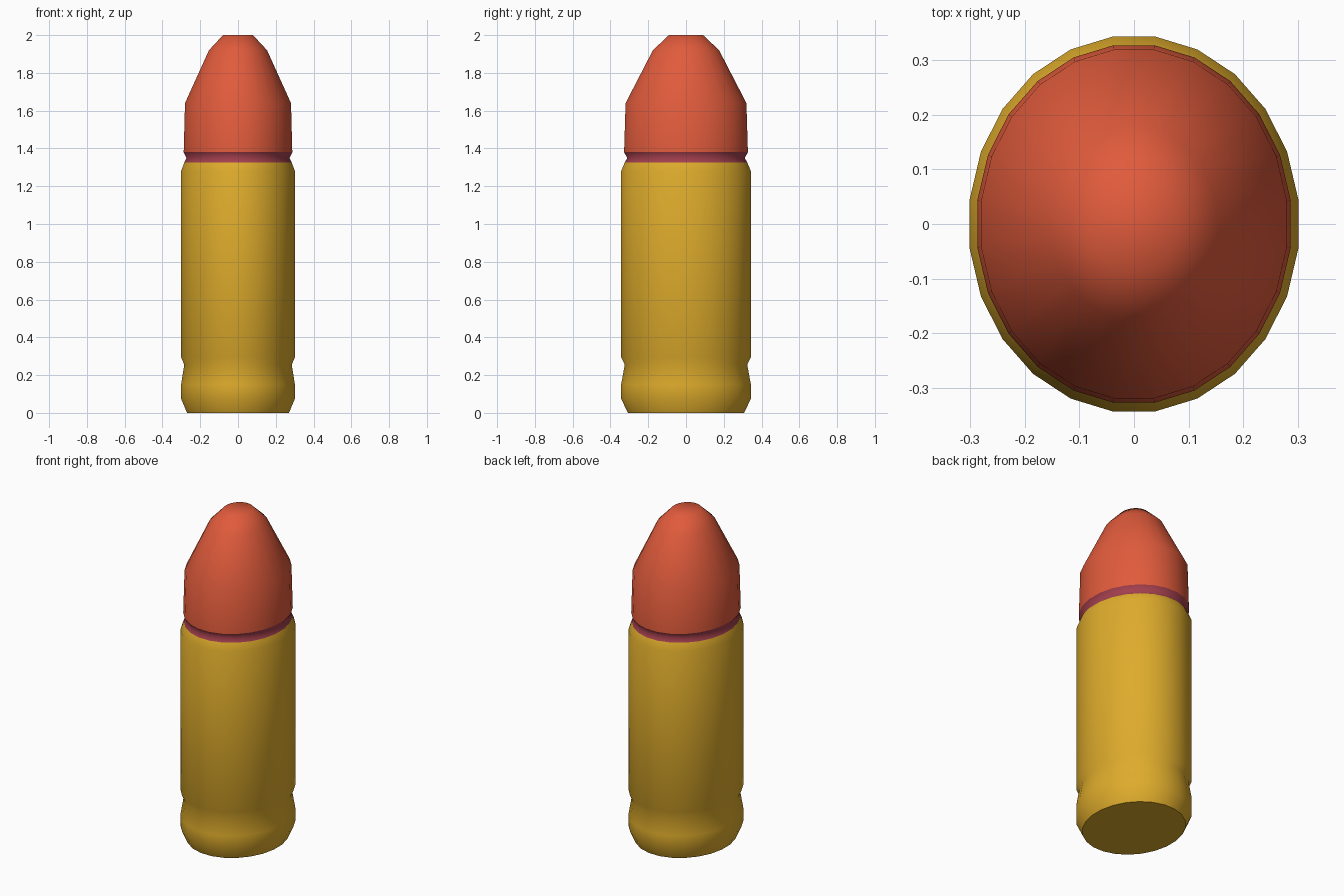
import bpy, bmesh, math

if "Cube" in bpy.data.objects:
    bpy.data.objects.remove(bpy.data.objects["Cube"])

RATIO = 1.14   # depth / width of the oval section
SIDES = 24


def material(name, rgb):
    m = bpy.data.materials.new(name)
    m.diffuse_color = (*rgb, 1)
    m.use_nodes = True
    m.node_tree.nodes["Principled BSDF"].inputs["Base Color"].default_value = m.diffuse_color
    return m


def oval_lathe(name, profile, mat, cap_bottom=False, cap_top=False):
    """Stack oval rings from (half width, z) pairs and skin them."""
    bm = bmesh.new()
    rings = []
    for r, z in profile:
        ring = []
        for i in range(SIDES):
            a = math.tau * (i + 0.5) / SIDES
            ring.append(bm.verts.new((r * math.cos(a), RATIO * r * math.sin(a), z)))
        rings.append(ring)
    for lo, hi in zip(rings, rings[1:]):
        for i in range(SIDES):
            j = (i + 1) % SIDES
            bm.faces.new((lo[i], lo[j], hi[j], hi[i]))
    if cap_bottom:
        bm.faces.new(rings[0][::-1])
    if cap_top:
        bm.faces.new(rings[-1])
    mesh = bpy.data.meshes.new(name)
    bm.to_mesh(mesh)
    bm.free()
    mesh.materials.append(mat)
    ob = bpy.data.objects.new(name, mesh)
    bpy.context.collection.objects.link(ob)
    bpy.ops.object.select_all(action='DESELECT')
    ob.select_set(True)
    bpy.context.view_layer.objects.active = ob
    bpy.ops.object.shade_smooth_by_angle(angle=math.radians(60))
    return ob


gold = material("brass", (0.73, 0.41, 0.025))
red = material("red", (0.75, 0.105, 0.045))
plum = material("plum", (0.36, 0.05, 0.075))

# Casing with rounded foot, extraction groove and chamfered mouth
oval_lathe("casing", [(0.272, 0), (0.304, 0.075), (0.304, 0.15), (0.287, 0.255),
                      (0.304, 0.295), (0.304, 1.28), (0.287, 1.325)],
           gold, cap_bottom=True)

# Narrow band pinched between casing and tip
oval_lathe("neck_band", [(0.287, 1.325), (0.275, 1.35), (0.29, 1.38)], plum)

# Rounded tip with small flat end
oval_lathe("tip", [(0.29, 1.38), (0.283, 1.64), (0.155, 1.92), (0.08, 2.0)],
           red, cap_top=True)
